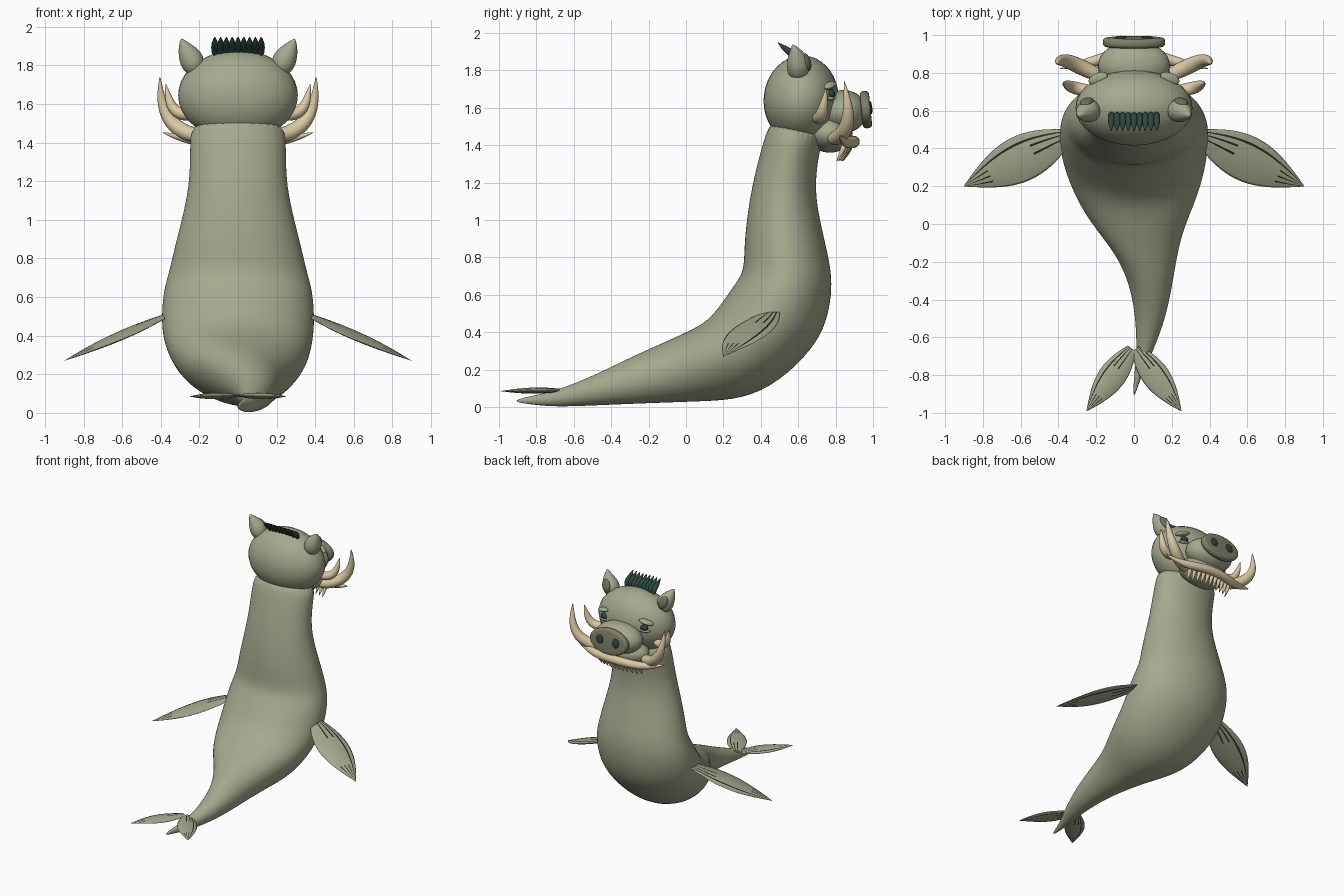
import bpy, bmesh, math
from mathutils import Vector, Euler

default_cube = bpy.data.objects.get("Cube")
if default_cube:
    bpy.data.objects.remove(default_cube, do_unlink=True)


def material(name, red, green, blue):
    mat = bpy.data.materials.new(name)
    mat.use_nodes = True
    mat.diffuse_color = (red, green, blue, 1)
    shader = next(n for n in mat.node_tree.nodes if n.type == 'BSDF_PRINCIPLED')
    shader.inputs["Base Color"].default_value = (red, green, blue, 1)
    shader.inputs["Roughness"].default_value = 0.8
    return mat


HIDE = material("sage hide", .38, .40, .27)
SNOUT = material("brown grey snout", .22, .21, .14)
IVORY = material("ivory", .70, .59, .37)
MANE = material("dark green", .025, .06, .045)
STRIPE = material("dark fin stripe", .015, .025, .018)
INNER = material("inner ear", .15, .16, .11)


def finish(name, bm, *mats):
    """Turn a bmesh into a smooth shaded object."""
    bmesh.ops.recalc_face_normals(bm, faces=bm.faces[:])
    mesh = bpy.data.meshes.new(name)
    bm.to_mesh(mesh)
    bm.free()
    for mat in mats:
        mesh.materials.append(mat)
    for poly in mesh.polygons:
        poly.use_smooth = True
    obj = bpy.data.objects.new(name, mesh)
    bpy.context.collection.objects.link(obj)
    return obj


def ellipsoid(name, center, radii, mat, turn=(0, 0, 0)):
    bm = bmesh.new()
    bmesh.ops.create_uvsphere(bm, u_segments=32, v_segments=20, radius=1)
    spin = Euler(turn).to_matrix()
    for v in bm.verts:
        v.co = spin @ Vector(a * r for a, r in zip(v.co, radii)) + Vector(center)
    return finish(name, bm, mat)


def loft(name, rings, mat, levels):
    """Skin a list of closed rings of points and cap both ends."""
    bm = bmesh.new()
    loops = [[bm.verts.new(p) for p in ring] for ring in rings]
    count = len(loops[0])
    for low, high in zip(loops, loops[1:]):
        for i in range(count):
            j = (i + 1) % count
            bm.faces.new((low[i], low[j], high[j], high[i]))
    bm.faces.new(loops[0])
    bm.faces.new(loops[-1])
    obj = finish(name, bm, mat)
    subsurf = obj.modifiers.new("smooth", 'SUBSURF')
    subsurf.levels = subsurf.render_levels = levels
    return obj


def spike(name, path, radii, mat, sides=10):
    """Tapered tube through a few points."""
    points = [Vector(p) for p in path]
    rings = []
    for i, (p, r) in enumerate(zip(points, radii)):
        along = points[min(i + 1, len(points) - 1)] - points[max(i - 1, 0)]
        frame = along.to_track_quat('Z', 'Y')
        angles = [math.tau * k / sides for k in range(sides)]
        rings.append([p + frame @ Vector((r * math.cos(a), r * math.sin(a), 0)) for a in angles])
    return loft(name, rings, mat, 2)


def fin(name, root, tip, width, thickness, side):
    """Lens shaped leaf fin with dark rays along it."""
    root, tip = Vector(root), Vector(tip)
    along = tip - root
    across = Vector((-along.y, along.x, 0)).normalized() * side
    rows, cols = 28, 20
    bm = bmesh.new()
    sheets = []
    for face_sign in (1, -1):
        sheet = []
        for i in range(rows + 1):
            t = i / rows
            half = width * math.sin(math.pi * (.12 + .88 * t)) + .002
            row = []
            for j in range(cols + 1):
                s = 2 * j / cols - 1
                lift = face_sign * thickness * (1 - s * s) * half / width
                row.append(bm.verts.new(root + along * t + across * half * s + Vector((0, 0, lift))))
            sheet.append(row)
        sheets.append(sheet)
        for i in range(rows):
            for j in range(cols):
                face = bm.faces.new((sheet[i][j], sheet[i][j + 1], sheet[i + 1][j + 1], sheet[i + 1][j]))
                near_root, near_tip = i < rows * .3, i > rows * .72
                ray = j == cols - 4 or (near_root and j in (9, 13)) or (near_tip and j in (4, 8, 12))
                face.material_index = int(ray)
    bmesh.ops.remove_doubles(bm, verts=bm.verts[:], dist=.0001)
    return finish(name, bm, HIDE, STRIPE)


# Body: belly (y, z), back (y, z), sideways shift, half width
stations = [
    (.75, 1.47, .46, 1.56, 0, .245), (.715, 1.38, .415, 1.43, 0, .25),
    (.69, 1.2, .36, 1.22, 0, .25), (.705, 1.05, .33, 1.05, 0, .28),
    (.745, .88, .31, .88, 0, .325), (.78, .72, .31, .73, 0, .36),
    (.78, .6, .27, .67, 0, .388), (.755, .46, .2, .57, 0, .398),
    (.69, .32, .12, .46, 0, .395), (.5, .13, 0, .4, .01, .355),
    (.3, .04, -.1, .355, .02, .285), (.1, .03, -.2, .31, .05, .2),
    (-.2, .02, -.32, .255, .087, .125), (-.45, .01, -.5, .165, .093, .084),
    (-.68, 0, -.7, .085, .055, .04), (-.8, .01, -.8, .065, .02, .02),
    (-.91, .025, -.91, .04, 0, .005)]
body_rings = []
for belly_y, belly_z, back_y, back_z, shift, half in stations:
    belly, back = Vector((shift, belly_y, belly_z)), Vector((shift, back_y, back_z))
    middle, reach = (belly + back) / 2, (belly - back) / 2
    angles = [math.tau * k / 28 for k in range(28)]
    body_rings.append([middle + reach * math.cos(a) + Vector((half * math.sin(a), 0, 0)) for a in angles])
loft("body", body_rings, HIDE, 2)

# Head, muzzle and jaw
ellipsoid("head", (0, .615, 1.645), (.31, .2, .235), HIDE, (-.1, 0, 0))
ellipsoid("muzzle", (0, .84, 1.58), (.19, .13, .115), HIDE)
ellipsoid("jaw", (0, .77, 1.46), (.2, .12, .1), HIDE)

# Snout disc with rounded rim
bm = bmesh.new()
bmesh.ops.create_cone(bm, cap_ends=True, segments=40, radius1=1, radius2=1, depth=1)
tilt = Euler((-math.pi / 2 + .1, 0, 0)).to_matrix()
for v in bm.verts:
    v.co = tilt @ Vector((v.co.x * .165, v.co.y * .1, v.co.z * .05)) + Vector((0, .962, 1.59))
disc = finish("snout_disc", bm, SNOUT)
rim = disc.modifiers.new("round rim", 'BEVEL')
rim.width, rim.segments = .02, 4

# Mane of short curved tufts
for i in range(9):
    x = -.12 + .03 * i
    spike("mane_tuft", [(x, .585, 1.85), (x, .57, 1.89), (x, .53, 1.915), (x, .49, 1.95)],
          (.016, .021, .019, .001), MANE)

# Lip and hanging teeth
spike("lip", [(-.4, .82, 1.455), (-.25, .85, 1.41), (-.12, .89, 1.415), (0, .9, 1.42),
              (.12, .89, 1.415), (.25, .85, 1.41), (.4, .82, 1.455)],
      (.002, .03, .034, .034, .034, .03, .002), IVORY)
for i in range(11):
    x = -.18 + .036 * i
    y = .885 - x * x
    spike("lip_tooth", [(x, y, 1.42), (x, y - .015, 1.37), (x, y - .05, 1.31)],
          (.017, .017, .001), IVORY, 8)

# Paired parts
for side, label in ((1, "left"), (-1, "right")):
    def at(x, y, z):
        return (x * side, y, z)

    spike(label + "_big_tusk",
          [at(.15, .77, 1.43), at(.26, .82, 1.44), at(.35, .865, 1.5), at(.4, .87, 1.6), at(.405, .845, 1.75)],
          (.035, .045, .043, .031, .001), IVORY)
    spike(label + "_small_tusk",
          [at(.21, .7, 1.55), at(.3, .715, 1.54), at(.355, .735, 1.59), at(.375, .75, 1.71)],
          (.035, .037, .032, .001), IVORY)
    spike(label + "_ear",
          [at(.2, .6, 1.75), at(.225, .6, 1.79), at(.245, .6, 1.84), at(.28, .585, 1.9), at(.295, .57, 1.94)],
          (.03, .06, .068, .036, .001), HIDE, 14)
    ellipsoid(label + "_inner_ear", at(.25, .645, 1.845), (.035, .022, .05), INNER, (.3, side * .4, 0))
    ellipsoid(label + "_eye", at(.175, .775, 1.675), (.03, .022, .024), MANE)
    ellipsoid(label + "_brow", at(.19, .77, 1.72), (.055, .03, .018), HIDE, (0, side * .25, -side * .4))
    ellipsoid(label + "_eyelid", at(.18, .77, 1.65), (.04, .026, .012), HIDE, (0, 0, -side * .4))
    ellipsoid(label + "_nostril", at(.07, .988, 1.6), (.03, .008, .035), MANE, (.1, 0, 0))
    fin(label + "_flipper", at(.36, .46, .51), at(.9, .2, .27), .12, .02, side)
    fin(label + "_tail_fluke", at(.01, -.66, .09), at(.25, -.99, .085), .07, .016, side)
